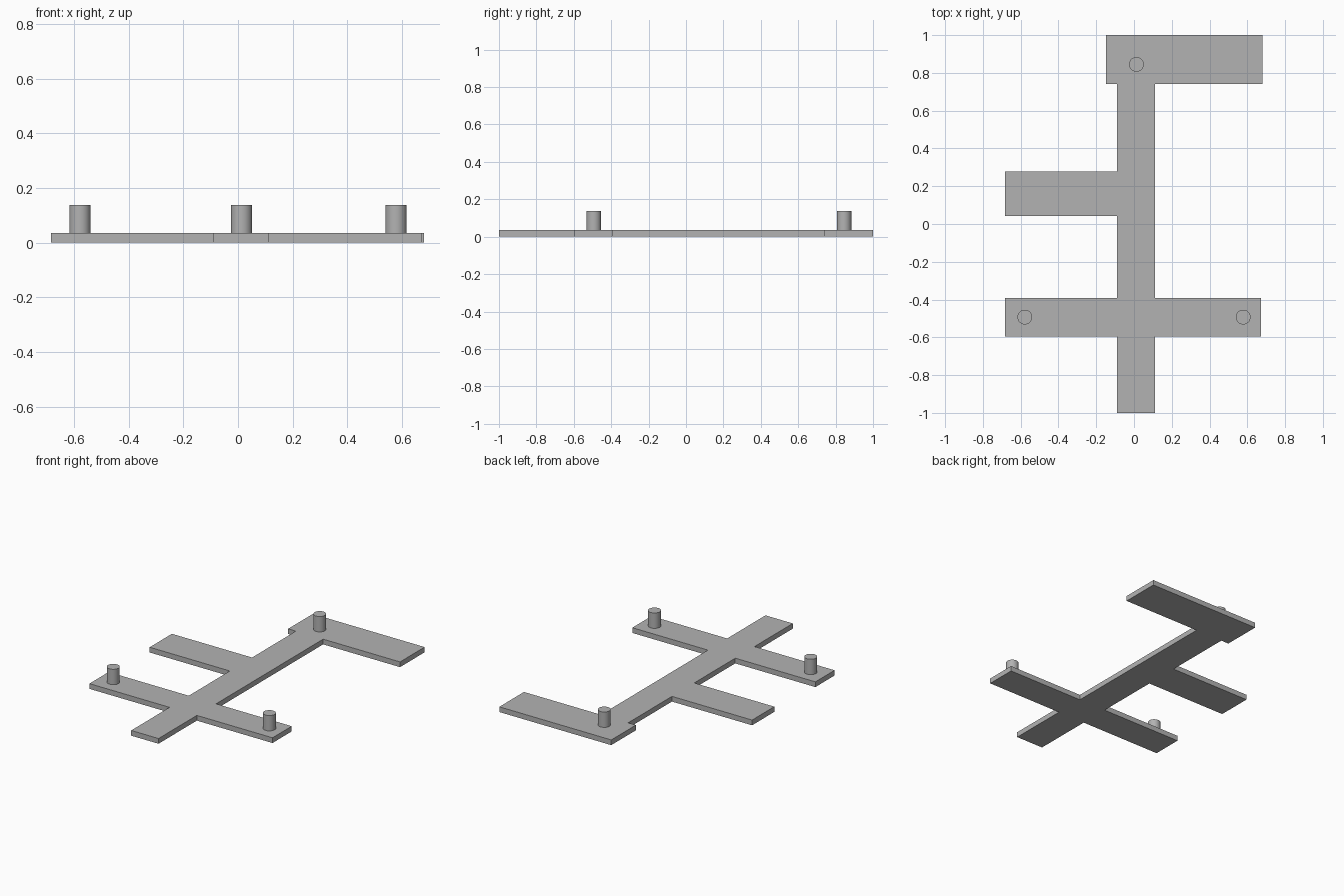
import bpy
import bmesh
import math

cube = bpy.data.objects.get("Cube")
if cube:
    bpy.data.objects.remove(cube, do_unlink=True)

THICKNESS = 0.035
PIN_TOP = 0.138
PIN_RADIUS = 0.039

grey = bpy.data.materials.new("plain_grey")
grey.use_nodes = True
grey.diffuse_color = (0.45, 0.45, 0.45, 1)
grey.node_tree.nodes["Principled BSDF"].inputs["Base Color"].default_value = grey.diffuse_color


def extruded_plate(name, outline, height):
    """Flat plate raised from a closed outline on the ground."""
    bm = bmesh.new()
    face = bm.faces.new([bm.verts.new((x, y, 0)) for x, y in outline])
    raised = bmesh.ops.extrude_face_region(bm, geom=[face], use_keep_orig=True)
    for v in raised["geom"]:
        if isinstance(v, bmesh.types.BMVert):
            v.co.z = height
    bmesh.ops.recalc_face_normals(bm, faces=bm.faces)
    mesh = bpy.data.meshes.new(name)
    bm.to_mesh(mesh)
    bm.free()
    mesh.materials.append(grey)
    obj = bpy.data.objects.new(name, mesh)
    bpy.context.collection.objects.link(obj)
    return obj


def pin(name, x, y):
    """Upright round peg standing on the plate."""
    height = PIN_TOP - THICKNESS
    bpy.ops.mesh.primitive_cylinder_add(
        vertices=48, radius=PIN_RADIUS, depth=height,
        location=(x, y, THICKNESS + height / 2))
    obj = bpy.context.object
    obj.name = name
    obj.data.materials.append(grey)
    bpy.ops.object.shade_smooth_by_angle(angle=math.radians(30))


# One-piece base: spine, crossbar, side arm and offset head
left, right = -0.09, 0.112
bar_front, bar_back = -0.595, -0.392
arm_front, arm_back = 0.042, 0.277
head_front = 0.74
outer = -0.683

extruded_plate("base_plate", [
    (left, -1), (right, -1),
    (right, bar_front), (0.672, bar_front), (0.672, bar_back), (right, bar_back),
    (right, head_front), (0.681, head_front), (0.681, 1),
    (-0.147, 1), (-0.147, head_front), (left, head_front),
    (left, arm_back), (outer, arm_back), (outer, arm_front), (left, arm_front),
    (left, bar_back), (outer, bar_back), (outer, bar_front), (left, bar_front),
], THICKNESS)

# Pegs on the crossbar ends and on the head
pin("right_pin", -0.578, -0.493)
pin("left_pin", 0.578, -0.493)
pin("back_pin", 0.013, 0.845)
